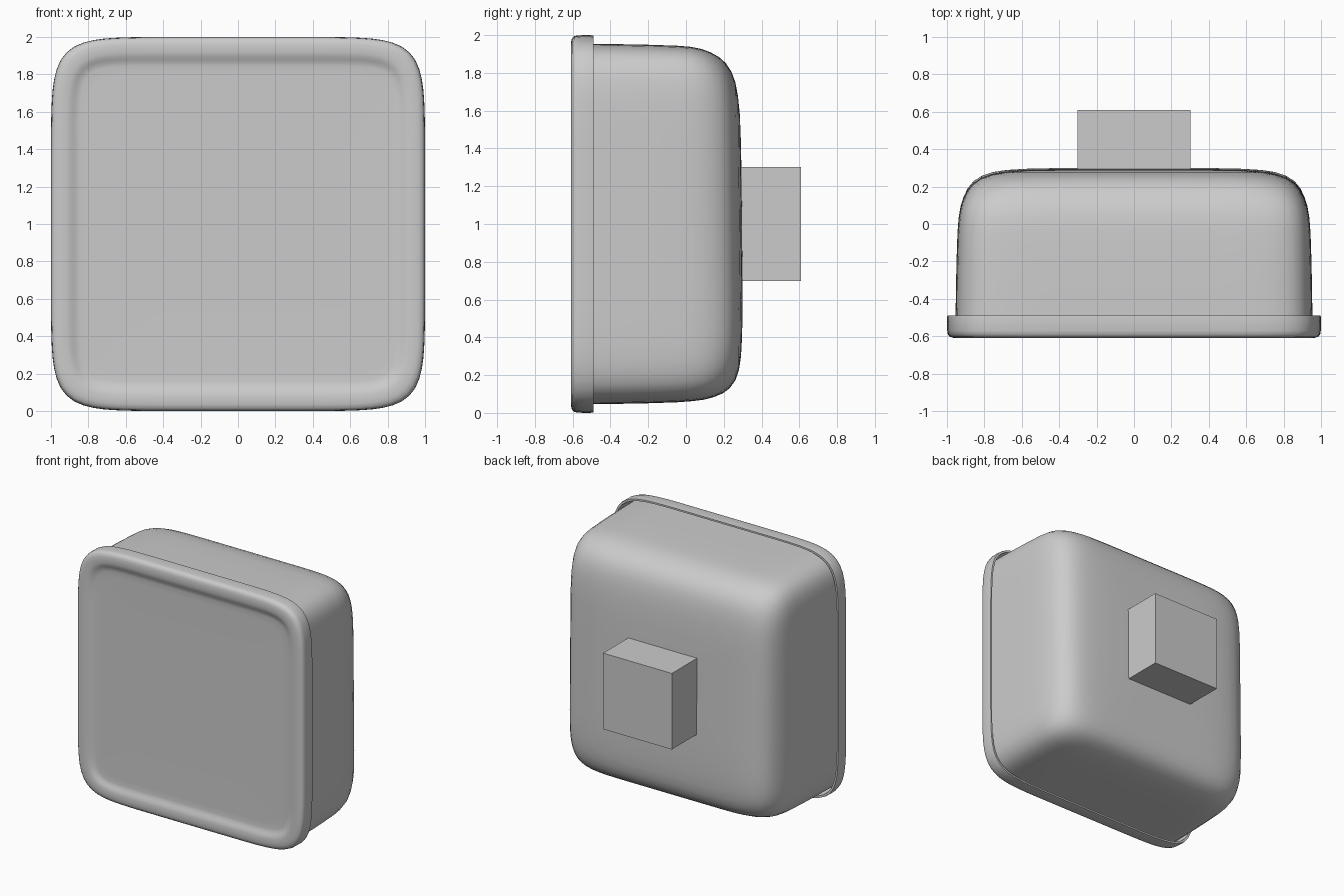
import bpy
import bmesh
import math

if "Cube" in bpy.data.objects:
    bpy.data.objects.remove(bpy.data.objects["Cube"])

SEG = 160


def ring(bm, half, y, power, cz=1.0, tilt=0.0):
    """One rounded-square loop in the XZ plane, optionally leaning with height."""
    verts = []
    for i in range(SEG):
        a = 2 * math.pi * i / SEG
        c, s = math.cos(a), math.sin(a)
        r = half / (abs(c) ** power + abs(s) ** power) ** (1 / power)
        verts.append(bm.verts.new((r * c, y - tilt * r * s, cz + r * s)))
    return verts


def loft(name, profile):
    """Skin a stack of rounded-square loops and cap both ends."""
    bm = bmesh.new()
    rings = [ring(bm, *p) for p in profile]
    for a, b in zip(rings, rings[1:]):
        for i in range(SEG):
            j = (i + 1) % SEG
            bm.faces.new((a[i], a[j], b[j], b[i]))
    bm.faces.new(rings[0])
    bm.faces.new(rings[-1])
    bmesh.ops.recalc_face_normals(bm, faces=bm.faces)
    mesh = bpy.data.meshes.new(name)
    bm.to_mesh(mesh)
    bm.free()
    obj = bpy.data.objects.new(name, mesh)
    bpy.context.collection.objects.link(obj)
    bpy.ops.object.select_all(action='DESELECT')
    obj.select_set(True)
    bpy.context.view_layer.objects.active = obj
    bpy.ops.object.shade_smooth_by_angle(angle=math.radians(40))
    return obj


# Front frame: hollow lip behind, shallow recessed panel in front
# (half size, y, squareness)
loft("front_frame", [
    (0.94, -0.575, 8), (0.97, -0.57, 8), (0.98, -0.55, 8), (0.985, -0.49, 8),
    (0.998, -0.49, 8), (1.0, -0.51, 8), (0.999, -0.57, 8), (0.995, -0.592, 8),
    (0.985, -0.603, 8), (0.965, -0.609, 8.2), (0.94, -0.61, 8.8),
    (0.915, -0.609, 9.5), (0.898, -0.605, 10), (0.88, -0.597, 11),
    (0.862, -0.589, 12), (0.845, -0.586, 12), (0.80, -0.585, 12),
    (0.40, -0.585, 12)])

# Rear casing rounding into a slightly leaning back
# (half size, y, squareness, centre z, lean)
loft("rear_casing", [
    (0.955, -0.57, 10), (0.954, -0.49, 10), (0.952, -0.35, 10),
    (0.949, -0.2, 10), (0.944, -0.05, 10), (0.938, 0.03, 9.8, 1.0, 0.003),
    (0.928, 0.09, 9.5, 0.998, 0.006), (0.912, 0.14, 9, 0.996, 0.009),
    (0.89, 0.185, 8.5, 0.994, 0.012), (0.86, 0.222, 8, 0.992, 0.013),
    (0.815, 0.252, 7.5, 0.99, 0.013), (0.76, 0.271, 7, 0.99, 0.013),
    (0.69, 0.283, 6.5, 0.99, 0.012), (0.59, 0.291, 6, 0.99, 0.01),
    (0.45, 0.295, 6, 0.99, 0.01), (0.25, 0.297, 6, 0.99, 0.01)])

# Square block on the back
bpy.ops.mesh.primitive_cube_add(size=1, location=(0, 0.41, 1.0))
block = bpy.context.object
block.name = "rear_block"
block.scale = (0.605, 0.40, 0.605)
